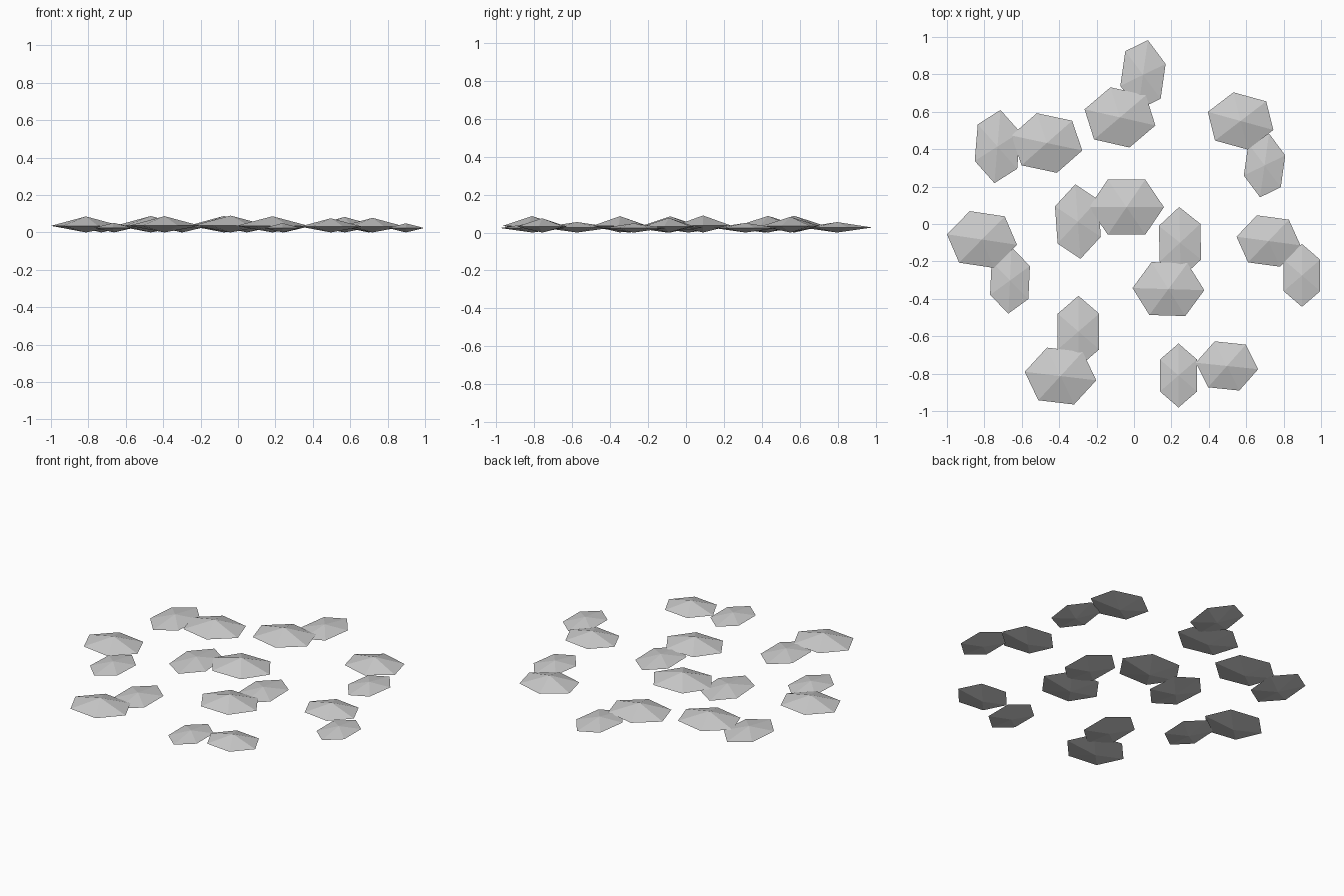
import bpy, bmesh
from math import sin, cos, radians

if "Cube" in bpy.data.objects:
    bpy.data.objects.remove(bpy.data.objects["Cube"])


def stone(name, cx, cy, rx, ry, phase, rim, top):
    """Flat six-sided stone: low point, oval rim, raised peak."""
    bm = bmesh.new()
    ring = []
    for i in range(6):
        t = radians(phase + 60 * i)
        ring.append(bm.verts.new((rx * cos(t), ry * sin(t), rim)))
    peak = bm.verts.new((0, 0, top))
    base = bm.verts.new((0, 0, 0))
    for i in range(6):
        a, b = ring[i], ring[(i + 1) % 6]
        bm.faces.new((a, b, peak))
        bm.faces.new((b, a, base))
    mesh = bpy.data.meshes.new(name)
    bm.to_mesh(mesh)
    bm.free()
    obj = bpy.data.objects.new(name, mesh)
    obj.location = (cx, cy, 0)
    bpy.context.collection.objects.link(obj)


# Broad stones: x, y, half width, turn of the rim
large = [
    (-0.040, 0.090, 0.200, 0), (-0.466, 0.433, 0.195, -14),
    (0.497, -0.759, 0.168, -7), (-0.813, -0.083, 0.190, -10),
    (-0.393, -0.813, 0.193, -8), (0.719, -0.091, 0.173, -9),
    (0.570, 0.551, 0.184, -18), (-0.075, 0.570, 0.196, -15),
    (0.184, -0.348, 0.192, -2),
]
for n, (x, y, r, turn) in enumerate(large, 1):
    stone(f"large_stone_{n}", x, y, r, r * 0.85, turn, r * 0.185, r * 0.45)

# Narrow companion stones, one beside each broad stone
small = [
    (-0.300, 0.013, 0.200, 36), (-0.730, 0.414, 0.197, 23),
    (0.238, -0.810, 0.171, 30), (-0.663, -0.302, 0.177, 26),
    (-0.297, -0.575, 0.191, 30), (0.898, -0.275, 0.168, 30),
    (0.698, 0.313, 0.174, 18), (0.048, 0.797, 0.190, 18),
    (0.246, -0.100, 0.191, 32),
]
for n, (x, y, r, turn) in enumerate(small, 1):
    stone(f"small_stone_{n}", x, y, r * 0.67, r, turn, r * 0.14, r * 0.29)
